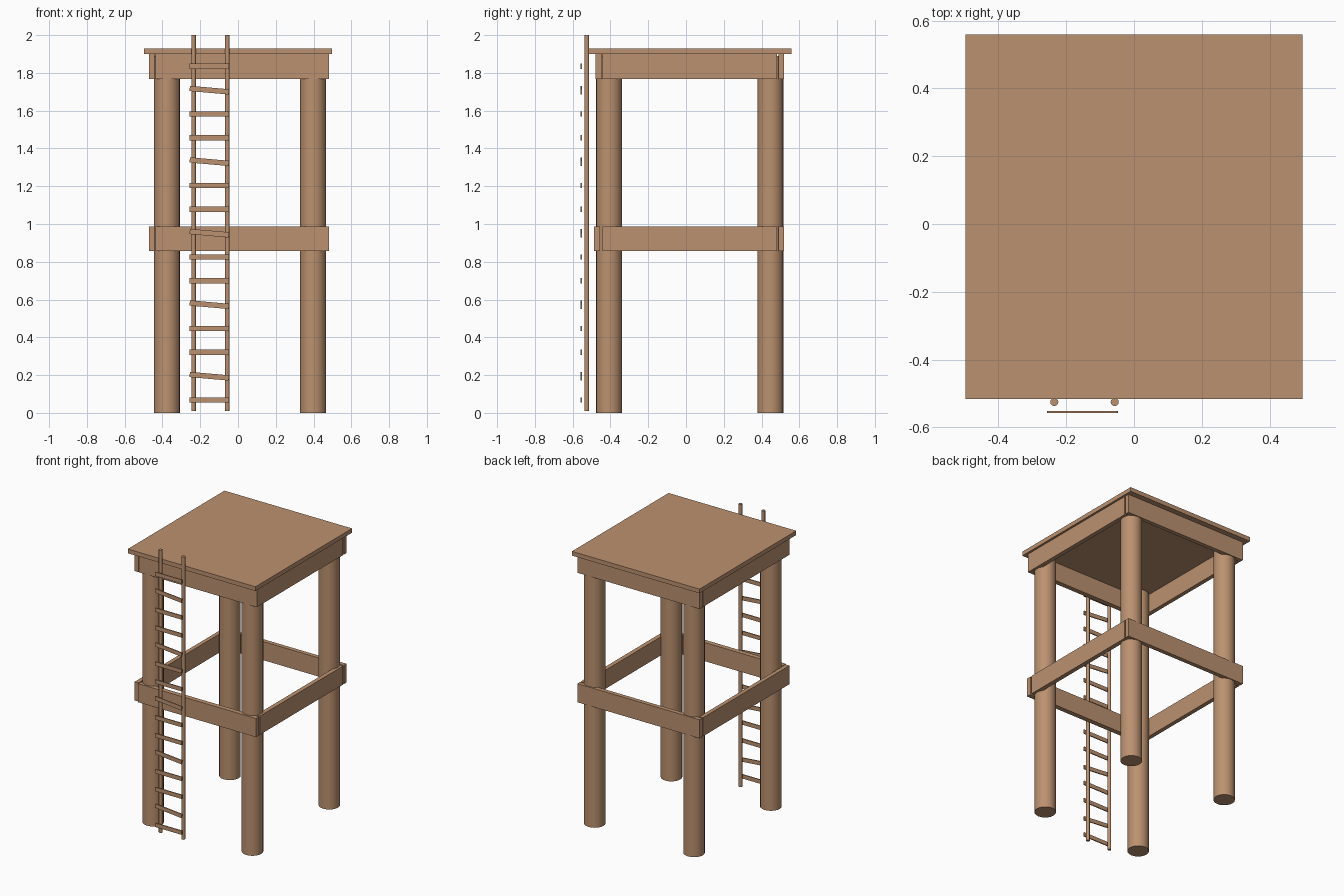
import bpy, math

if "Cube" in bpy.data.objects:
    bpy.data.objects.remove(bpy.data.objects["Cube"])

wood = bpy.data.materials.new("brown wood")
wood.diffuse_color = (0.50, 0.285, 0.16, 1)
wood.use_nodes = True
wood.node_tree.nodes["Principled BSDF"].inputs["Base Color"].default_value = wood.diffuse_color


def finish(obj, name):
    obj.name = name
    obj.data.materials.append(wood)
    return obj


def box(name, x0, x1, y0, y1, z0, z1, tilt=0):
    bpy.ops.mesh.primitive_cube_add(
        size=1, location=((x0 + x1) / 2, (y0 + y1) / 2, (z0 + z1) / 2))
    o = bpy.context.object
    o.scale = (x1 - x0, y1 - y0, z1 - z0)
    o.rotation_euler.y = tilt
    return finish(o, name)


def pole(name, x, y, r, z0, z1, sides):
    bpy.ops.mesh.primitive_cylinder_add(
        vertices=sides, radius=r, depth=z1 - z0, location=(x, y, (z0 + z1) / 2))
    o = finish(bpy.context.object, name)
    bpy.ops.object.shade_smooth_by_angle(angle=math.radians(50))
    return o


# Four round legs
for side, x in (("left", -0.376), ("right", 0.398)):
    for end, y in (("front", -0.407), ("back", 0.447)):
        pole(f"{end}_{side}_leg", x, y, 0.069, 0, 1.89, 20)

# Two rings of planks around the legs, with small gaps at the corners
for level, z0, z1, front in (("lower", 0.857, 0.988, -0.488),
                             ("upper", 1.768, 1.90, -0.479)):
    box(f"{level}_front_beam", -0.436, 0.482, front, front + 0.034, z0, z1)
    box(f"{level}_back_beam", -0.470, 0.482, 0.490, 0.520, z0, z1)
    box(f"{level}_left_beam", -0.470, -0.441, -0.479, 0.481, z0, z1)
    box(f"{level}_right_beam", 0.451, 0.482, -0.441, 0.481, z0, z1)

# Platform on top
box("deck", -0.497, 0.497, -0.516, 0.559, 1.90, 1.93)

# Ladder: two rails and fifteen flat rungs, every third one crooked
for side, x in (("left", -0.235), ("right", -0.057)):
    pole(f"ladder_{side}_rail", x, -0.525, 0.012, 0.01, 2.0, 12)
for i in range(15):
    z = 0.068 + i * 0.1262
    tilt = math.radians(5) if i % 3 == 1 else 0
    box(f"ladder_rung_{i + 1}", -0.256, -0.048, -0.558, -0.551,
        z - 0.014, z + 0.014, tilt)
